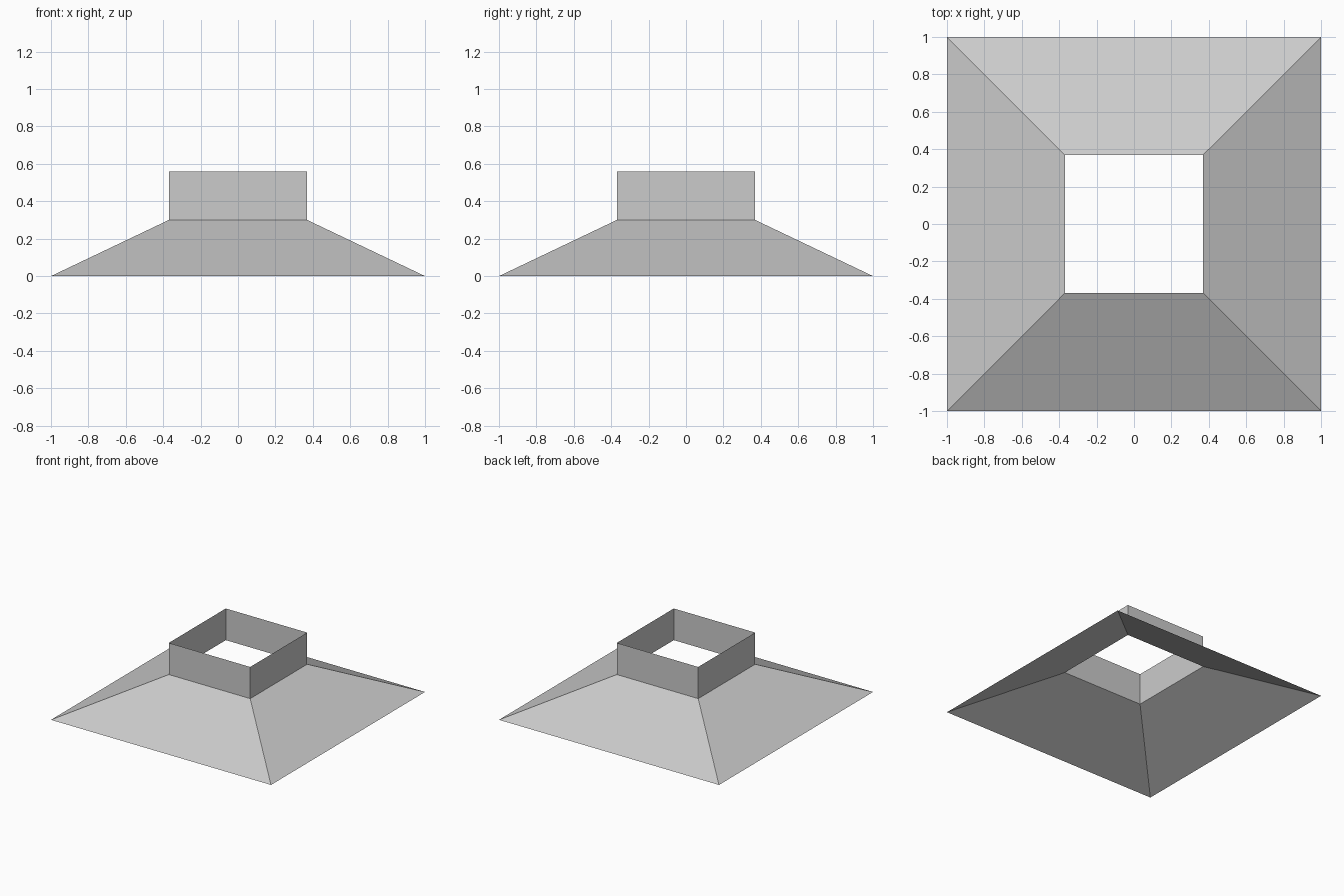
import bpy
import bmesh

cube = bpy.data.objects.get("Cube")
if cube:
    bpy.data.objects.remove(cube, do_unlink=True)

grey = bpy.data.materials.new("light_grey")
grey.use_nodes = True
colour = (0.6, 0.6, 0.6, 1)
grey.diffuse_color = colour
grey.node_tree.nodes["Principled BSDF"].inputs["Base Color"].default_value = colour


def square_shell(name, lower, upper):
    """Open four-sided shell between two (half width, height) squares."""
    bm = bmesh.new()
    corners = [(-1, -1), (1, -1), (1, 1), (-1, 1)]
    bottom, top = [[bm.verts.new((x * r, y * r, z)) for x, y in corners]
                   for r, z in (lower, upper)]
    for i in range(4):
        j = (i + 1) % 4
        bm.faces.new((bottom[i], bottom[j], top[j], top[i]))
    mesh = bpy.data.meshes.new(name)
    bm.to_mesh(mesh)
    bm.free()
    mesh.materials.append(grey)
    obj = bpy.data.objects.new(name, mesh)
    bpy.context.collection.objects.link(obj)
    return obj


base = (1.0, 0.0)
neck = (0.37, 0.3)
rim = (0.37, 0.56)

# Flared sheet skirt, open underneath
square_shell("sloped_skirt", base, neck)
# Upright square collar, open at both ends
square_shell("collar", neck, rim)
